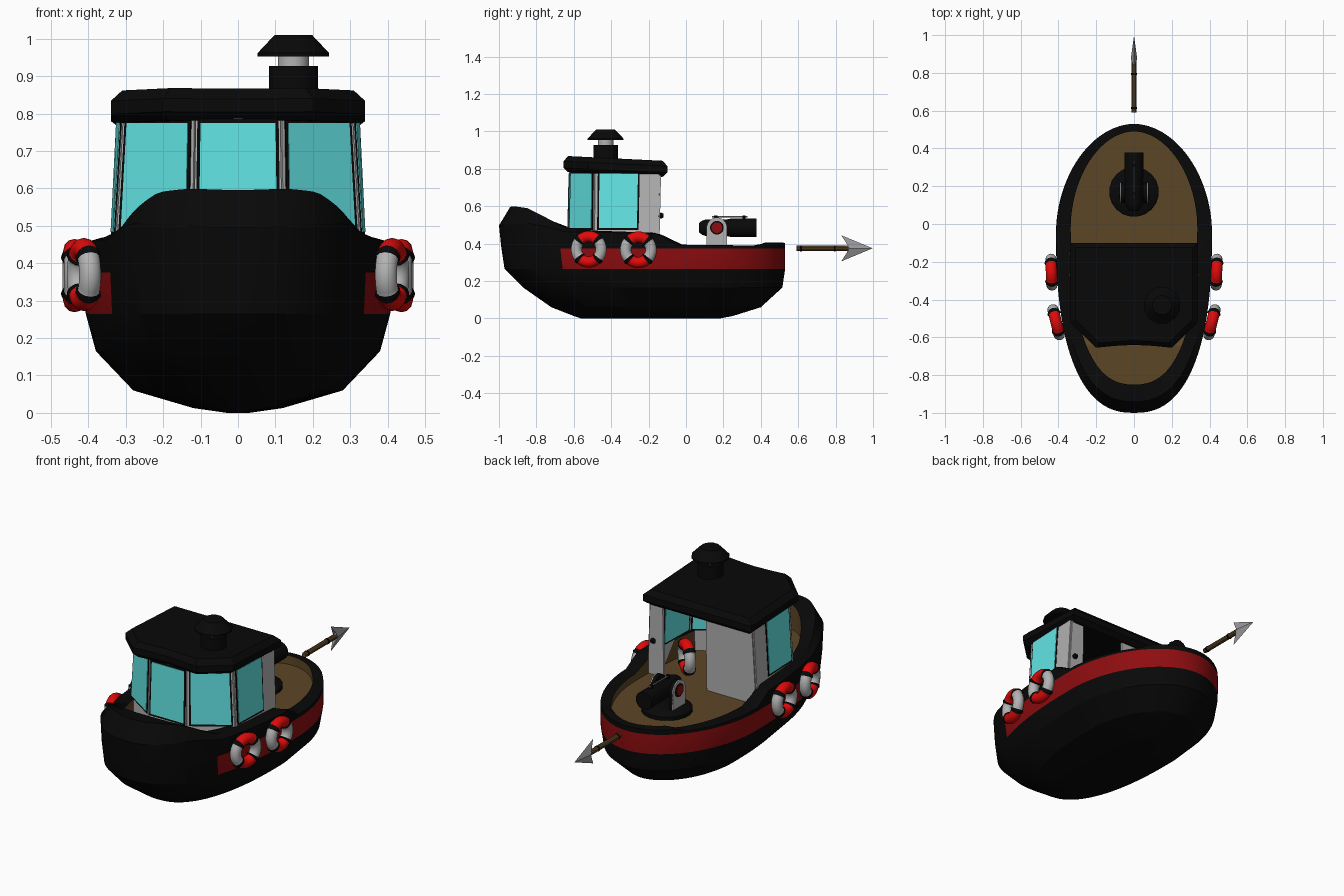
import bpy, math
from mathutils import Vector

cube = bpy.data.objects.get("Cube")
if cube:
    bpy.data.objects.remove(cube, do_unlink=True)


def material(name, *rgb):
    m = bpy.data.materials.new(name)
    m.use_nodes = True
    m.diffuse_color = (*rgb, 1)
    m.node_tree.nodes["Principled BSDF"].inputs["Base Color"].default_value = (*rgb, 1)
    return m


BLACK = material("black paint", .0025, .0025, .0025)
BAND = material("dark red paint", .27, .004, .005)
RED = material("bright red", .75, .003, .003)
WHITE = material("off white", .45, .45, .45)
GLASS = material("teal glass", .125, .79, .79)
WOOD = material("deck wood", .108, .062, .019)
STEEL = material("steel", .32, .32, .33)


def mesh(name, verts, faces, mats, smooth=None):
    me = bpy.data.meshes.new(name)
    me.from_pydata([tuple(v) for v in verts], [], faces)
    for m in mats:
        me.materials.append(m)
    ob = bpy.data.objects.new(name, me)
    bpy.context.collection.objects.link(ob)
    bpy.ops.object.select_all(action='DESELECT')
    ob.select_set(True)
    bpy.context.view_layer.objects.active = ob
    bpy.ops.object.mode_set(mode='EDIT')
    bpy.ops.mesh.select_all(action='SELECT')
    bpy.ops.mesh.normals_make_consistent(inside=False)
    bpy.ops.object.mode_set(mode='OBJECT')
    if smooth:
        bpy.ops.object.shade_smooth_by_angle(angle=math.radians(smooth))
    return ob


def loft(name, rings, mats, top_cap=True, smooth=None):
    n = len(rings[0])
    verts = [p for r in rings for p in r]
    faces = [(k * n + i, k * n + (i + 1) % n, (k + 1) * n + (i + 1) % n, (k + 1) * n + i)
             for k in range(len(rings) - 1) for i in range(n)]
    faces.append(tuple(range(n)))
    if top_cap:
        faces.append(tuple(range(len(verts) - n, len(verts))))
    return mesh(name, verts, faces, mats, smooth)


def spin(name, mat, centre, axis, profile, sides=16):
    """Stack of circles; profile holds (distance along axis, radius)."""
    q = Vector(axis).to_track_quat('Z', 'Y')
    rings = []
    for d, r in profile:
        rings.append([Vector(centre) + q @ Vector((r * math.cos(a), r * math.sin(a), d))
                      for a in (math.tau * (i + .5) / sides for i in range(sides))])
    return loft(name, rings, [mat], smooth=35)


def slab(name, quad, thick, mat):
    quad = [Vector(p) for p in quad]
    n = (quad[1] - quad[0]).cross(quad[3] - quad[0]).normalized() * thick / 2
    return loft(name, [[p - n for p in quad], [p + n for p in quad]], [mat])


# Hull
N = 96
SHEER = [(-1, .585), (-.92, .6), (-.85, .59), (-.75, .54), (-.65, .485), (-.5, .47),
         (-.14, .457), (-.08, .395), (.38, .39), (.42, .405), (.6, .405)]


def sheer(y):
    for (a, za), (b, zb) in zip(SHEER, SHEER[1:]):
        if y <= b:
            return za + (zb - za) * (max(y, a) - a) / (b - a)


def outer_edge(y):
    roll = min(1, max(0, (-.5 - y) / .4))
    return .375 + (sheer(y) - .375) * (.92 - .34 * roll)


def deck_height(y):
    return .355 + .09 * min(1, max(0, (-.56 - y) / .06))


def outline(bow, stern, width, height):
    mid = bow + (stern - bow) * .62
    ring = []
    for i in range(N):
        c, s = math.cos(math.tau * i / N), math.sin(math.tau * i / N)
        power = 1.04 if c > 0 else .82
        y = mid + (stern - mid if c > 0 else mid - bow) * math.copysign(abs(c) ** power, c)
        x = width * math.copysign(abs(s) ** power, s)
        ring.append((x, y, height(y)))
    return ring


levels = [(0, -.56, .18, .03), (.013, -.6, .25, .12), (.06, -.72, .40, .28),
          (.165, -.87, .515, .38), (.265, -.97, .53, .407), (.375, -.987, .53, .413)]
rings = [outline(b, s, w, lambda y, z=z: z) for z, b, s, w in levels]
rings.append(outline(-1, .53, .412, outer_edge))
rings.append(outline(-.94, .52, .39, sheer))
rings.append(outline(-.85, .49, .335, sheer))
rings.append(outline(-.85, .49, .335, deck_height))
hull = loft("hull", rings, [BLACK, BAND, WOOD], top_cap=False, smooth=25)
for f in hull.data.polygons:
    ring_no = f.index // N
    if ring_no == 4 and f.center.y > -.66:
        f.material_index = 1
    elif ring_no == 8:
        f.material_index = 2

# Deck, bridged across from side to side
edge = outline(-.85, .49, .336, deck_height)
strips = [(i, i + 1, (N - i - 1) % N, (N - i) % N) for i in range(1, N // 2 - 1)]
strips += [(0, 1, N - 1), (N // 2 - 1, N // 2, N // 2 + 1)]
deck = mesh("deck", edge, strips, [WOOD])
if deck.data.polygons[0].normal.z < 0:
    deck.data.flip_normals()

# Cabin walls with framed windows
LOW, HIGH = .355, .79


def wall(name, a, b, at, bt, window=None):
    """a, b are floor corners, at, bt the matching top corners."""
    q = [Vector((*a, LOW)), Vector((*b, LOW)), Vector((*bt, HIGH)), Vector((*at, HIGH))]

    def part(u0, u1, z0, z1):
        def point(u, z):
            t = (z - LOW) / (HIGH - LOW)
            return q[0].lerp(q[1], u).lerp(q[3].lerp(q[2], u), t)
        return [point(u0, z0), point(u1, z0), point(u1, z1), point(u0, z1)]
    slab(name, q, .014, WHITE)
    if window:
        u0, u1 = window
        m = .009 / (q[1] - q[0]).length
        slab(name + "_frame", part(u0, u1, .472, .785), .02, BLACK)
        slab(name + "_glass", part(u0 + m, u1 - m, .483, .775), .025, GLASS)


wall("front_wall", (-.12, -.625), (.12, -.625), (-.113, -.615), (.113, -.615), (.02, .98))
for side, s in (("left", 1), ("right", -1)):
    wall(side + "_corner_wall", (s * .12, -.625), (s * .328, -.49),
         (s * .113, -.615), (s * .303, -.485), (.04, .97))
    wall(side + "_wall", (s * .328, -.49), (s * .338, -.15),
         (s * .303, -.485), (s * .318, -.14), (.04, .69))
wall("back_wall", (-.338, -.15), (-.03, -.15), (-.318, -.14), (-.03, -.14))
wall("back_post", (.24, -.15), (.338, -.15), (.24, -.14), (.318, -.14))
spin("door_knob", BLACK, (.3, -.145, .55), (0, 1, 0), [(0, .012), (.012, .016), (.024, .01)], 10)

# Roof, slightly dished along the middle
half = [(0, -.64), (.1, -.645), (.2, -.655), (.34, -.52), (.34, -.1)]
plan = half + [(-x, y) for x, y in reversed(half[1:])]
roof_rings = []
for z, k in ((.782, .91), (.805, 1), (.84, 1), (.868, .91)):
    roof_rings.append([(x * k, -.38 + (y + .38) * k, z - .025 * (y + .65) / .55) for x, y in plan])
loft("roof", roof_rings, [BLACK])

# Chimney
stack = (.148, -.43, 0)
spin("chimney_base", BLACK, stack, (0, 0, 1), [(.84, .067), (.927, .067)])
spin("chimney_pipe", WHITE, stack, (0, 0, 1), [(.92, .042), (.965, .042)])
spin("chimney_cap", BLACK, stack, (0, 0, 1), [(.953, .099), (.962, .099), (1.0, .062), (1.01, .052)], 12)


# Life rings with raised straps
def life_ring(name, centre, yaw, big=.068, small=.03, seg=48, sides=12):
    verts, faces = [], []
    for i in range(seg):
        a = math.tau * i / seg
        tube = small + (.005 if i % 12 == 6 else 0)
        for j in range(sides):
            b = math.tau * j / sides
            r = big + tube * math.cos(b)
            verts.append((tube * math.sin(b), r * math.cos(a), r * math.sin(a)))
            k, l = (i + 1) % seg, (j + 1) % sides
            faces.append((i * sides + j, k * sides + j, k * sides + l, i * sides + l))
    ob = mesh(name, verts, faces, [WHITE, RED, BLACK], smooth=60)
    for f in ob.data.polygons:
        a = math.degrees(math.atan2(f.center.z, f.center.y)) % 180
        if abs(a % 90 - 45) < 6:
            f.material_index = 2
        elif 45 < a < 135:
            f.material_index = 1
    ob.location = centre
    ob.rotation_euler.z = math.radians(yaw)


for side, s in (("left", 1), ("right", -1)):
    life_ring(side + "_rear_life_ring", (s * .437, -.255, .367), s * -2)
    life_ring(side + "_front_life_ring", (s * .412, -.52, .37), s * -14)
life_ring("cabin_life_ring", (.17, -.25, .45), 50)

# Harpoon gun
GY, GZ = .165, .485
spin("gun_base", BLACK, (0, .17, 0), (0, 0, 1), [(.35, .132), (.375, .132), (.39, .11)], 20)
spin("gun_barrel", BLACK, (0, 0, GZ), (0, 1, 0),
     [(.07, .025), (.085, .038), (.11, .046), (.22, .046), (.24, .05), (.378, .05)])
spin("gun_sight", STEEL, (0, 0, .545), (0, 1, 0), [(.14, .004), (.33, .004)], 6)
for y in (.16, .31):
    spin("sight_mount", BLACK, (0, y, 0), (0, 0, 1), [(.52, .01), (.55, .01)], 8)
for side, s in (("left", 1), ("right", -1)):
    for part, x, thick, mat in (("bracket", .058, .02, BLACK), ("bracket_plate", .07, .006, WHITE)):
        slab(side + "_gun_" + part, [(s * x, GY - .055, .38), (s * x, GY + .055, .38),
                                     (s * x, GY + .055, GZ), (s * x, GY - .055, GZ)], thick, mat)
        spin(side + "_" + part + "_top", mat, (s * x, GY, GZ), (1, 0, 0),
             [(-thick / 2, .055), (thick / 2, .055)], 20)
    hub = (s * .07, GY, GZ)
    spin(side + "_pivot_rim", BLACK, hub, (s, 0, 0), [(0, .037), (.006, .037)])
    spin(side + "_pivot", BAND, hub, (s, 0, 0), [(0, .029), (.01, .029)])

# Harpoon
SZ = .375
spin("harpoon_shaft", WOOD, (0, 0, SZ), (0, 1, 0), [(.59, .014), (.88, .014)], 10)
for y in (.61, .79):
    spin("harpoon_ring", BLACK, (0, y, SZ), (0, 1, 0), [(0, .016), (.01, .016)], 10)
arrow = [(.998, 0), (.83, .07), (.875, .018), (.85, .014), (.85, -.014), (.875, -.018), (.83, -.07)]
verts = [(0, y, SZ + z) for y, z in arrow] + [(s * .017, .875, SZ) for s in (1, -1)]
n = len(arrow)
mesh("harpoon_head", verts, [(i, (i + 1) % n, c) for i in range(n) for c in (n, n + 1)], [STEEL])
bpy.ops.object.select_all(action='DESELECT')
